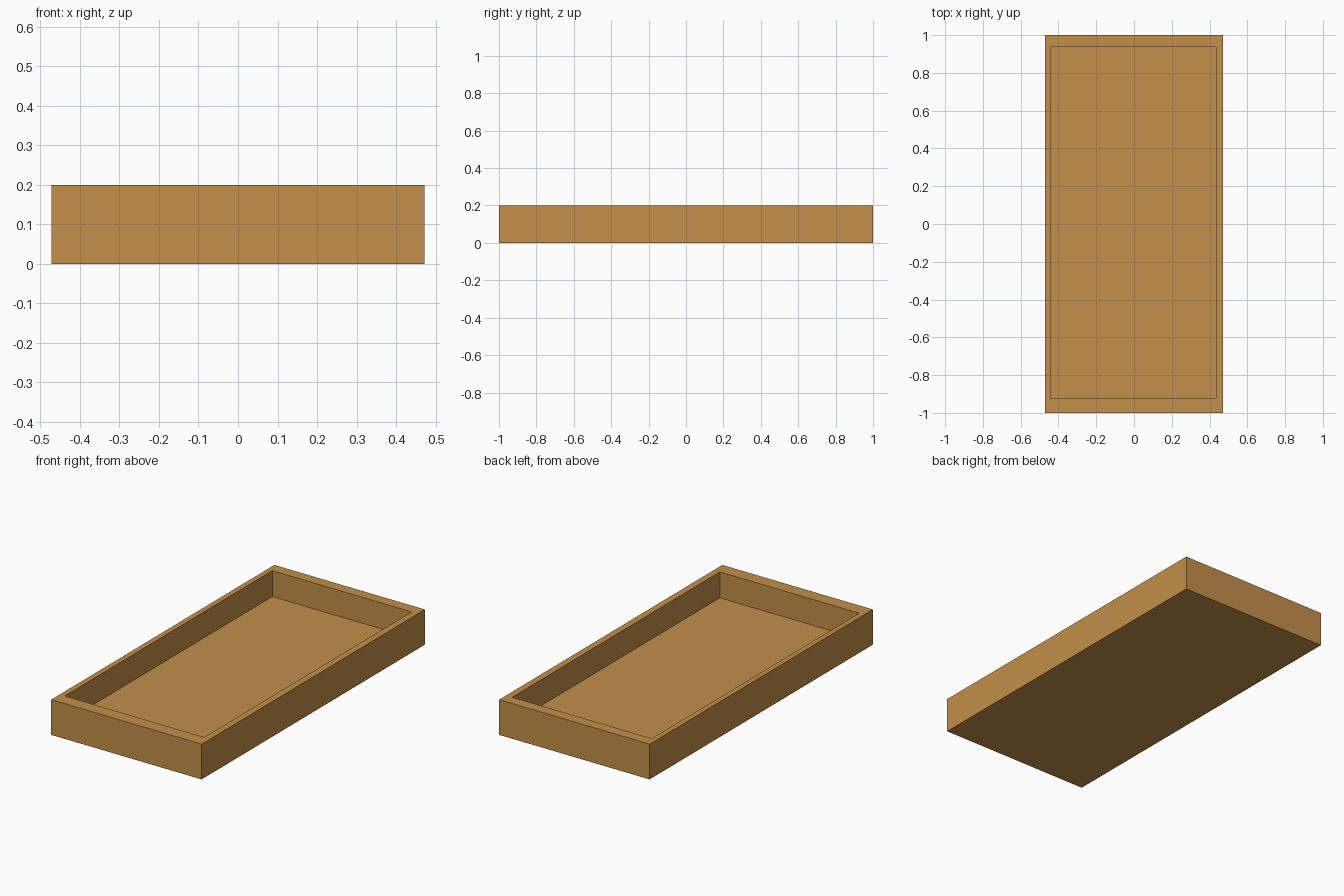
import bpy, bmesh

if "Cube" in bpy.data.objects:
    bpy.data.objects.remove(bpy.data.objects["Cube"])

# Outer tray size and the slightly off-centre recess
HX, HY, H = 0.472, 1.0, 0.2
FLOOR = 0.053
X0, X1, Y0, Y1 = -0.441, 0.434, -0.923, 0.937

wood = bpy.data.materials.new("light_wood")
wood.diffuse_color = (0.546, 0.275, 0.069, 1)
wood.use_nodes = True
wood.node_tree.nodes["Principled BSDF"].inputs["Base Color"].default_value = wood.diffuse_color

bm = bmesh.new()


def ring(x0, x1, y0, y1, z):
    return [bm.verts.new(p) for p in
            ((x0, y0, z), (x1, y0, z), (x1, y1, z), (x0, y1, z))]


# Loops from the underside, up the outside, over the rim and down to the floor
loops = [ring(-HX, HX, -HY, HY, 0),
         ring(-HX, HX, -HY, HY, H),
         ring(X0, X1, Y0, Y1, H),
         ring(X0, X1, Y0, Y1, FLOOR)]
for a, b in zip(loops, loops[1:]):
    for i in range(4):
        j = (i + 1) % 4
        bm.faces.new((a[i], a[j], b[j], b[i]))
bm.faces.new(loops[0][::-1])  # underside
bm.faces.new(loops[-1])       # tray floor
bmesh.ops.recalc_face_normals(bm, faces=bm.faces[:])

mesh = bpy.data.meshes.new("tray")
bm.to_mesh(mesh)
bm.free()
mesh.materials.append(wood)
bpy.context.collection.objects.link(bpy.data.objects.new("tray", mesh))
